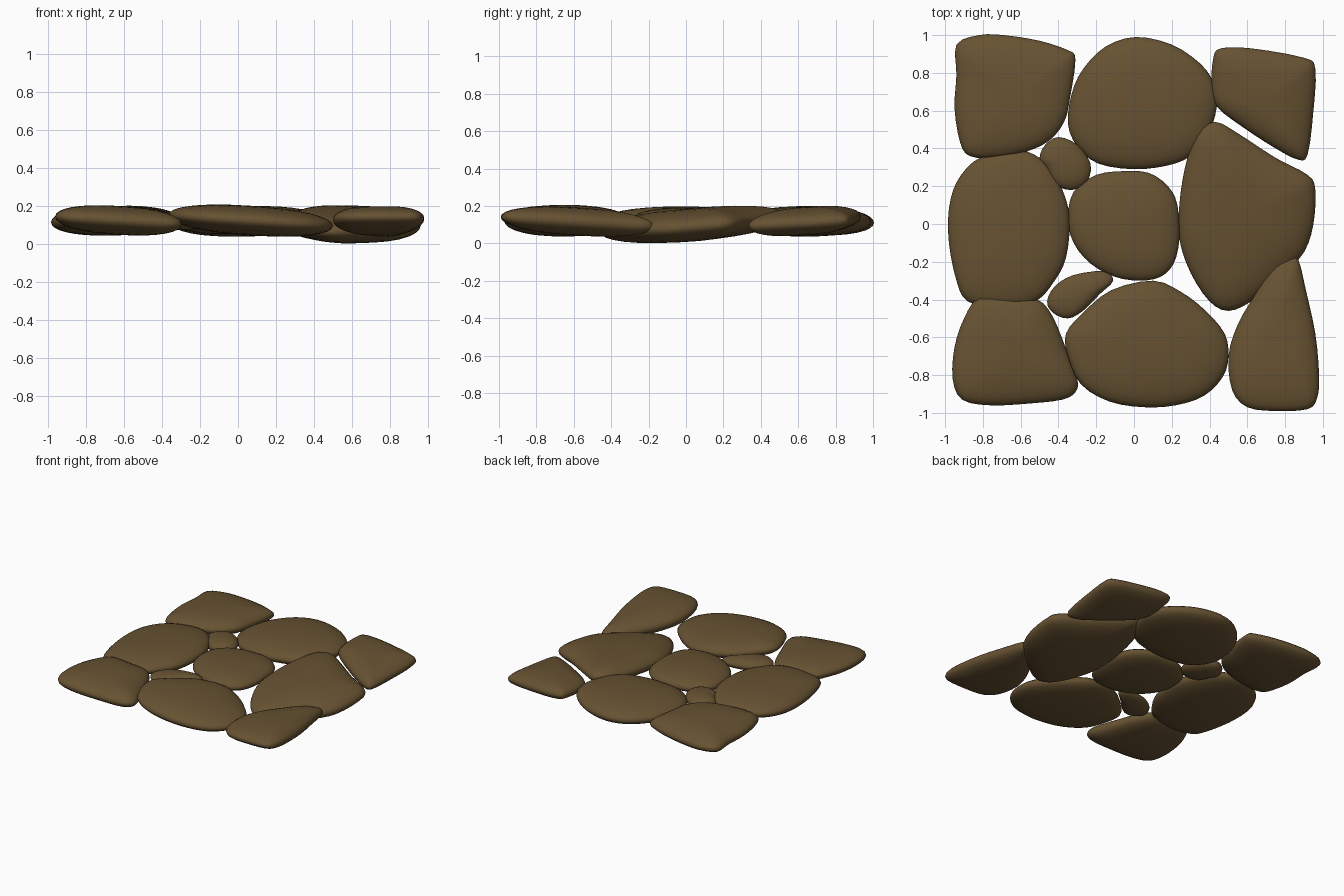
import bpy, bmesh, math
from mathutils import Vector

if "Cube" in bpy.data.objects:
    bpy.data.objects.remove(bpy.data.objects["Cube"])

stone_mat = bpy.data.materials.new("brown_stone")
stone_mat.diffuse_color = (0.135, 0.085, 0.032, 1)
stone_mat.use_nodes = True
stone_mat.node_tree.nodes["Principled BSDF"].inputs["Base Color"].default_value = stone_mat.diffuse_color


def smooth_loop(pts, sub=3):
    """Closed Catmull-Rom curve through the outline points."""
    n, out = len(pts), []
    for i in range(n):
        a, b, c, d = (pts[(i + k) % n] for k in (-1, 0, 1, 2))
        for s in range(sub):
            t = s / sub
            out.append(0.5 * (2 * b + (c - a) * t + (2 * a - 5 * b + 4 * c - d) * t * t
                              + (3 * b - a - 3 * c + d) * t ** 3))
    return out


def stone(name, outline, z, half, tilt):
    """Pebble: outline (hundredths) shrunk in rings over a rounded section, then tilted."""
    loop = smooth_loop([Vector((x / 100, y / 100)) for x, y in outline])
    lo = [min(p[k] for p in loop) for k in (0, 1)]
    hi = [max(p[k] for p in loop) for k in (0, 1)]
    c = Vector(((lo[0] + hi[0]) / 2, (lo[1] + hi[1]) / 2))
    n, steps = len(loop), 16

    def place(p, h):
        d = p - c
        return (p.x, p.y, z + h + tilt[0] * d.x + tilt[1] * d.y)

    bm = bmesh.new()
    rings = []
    for j in range(1, steps):
        a = -math.pi / 2 + math.pi * j / steps
        r = math.cos(a) ** 0.86
        h = half * math.copysign(abs(math.sin(a)) ** 0.95, a)
        rings.append([bm.verts.new(place(c + (p - c) * r, h)) for p in loop])
    for lower, upper in zip(rings, rings[1:]):
        for i in range(n):
            k = (i + 1) % n
            bm.faces.new((lower[i], lower[k], upper[k], upper[i]))
    for ring, h in ((rings[0], -half), (rings[-1], half)):
        pole = bm.verts.new(place(c, h))
        for i in range(n):
            bm.faces.new((ring[i], ring[(i + 1) % n], pole))
    bmesh.ops.recalc_face_normals(bm, faces=bm.faces)
    for f in bm.faces:
        f.smooth = True
    me = bpy.data.meshes.new(name)
    bm.to_mesh(me)
    bm.free()
    me.materials.append(stone_mat)
    bpy.context.collection.objects.link(bpy.data.objects.new(name, me))


# Back row
stone("back_left_stone", [(-94, 95), (-82, 100), (-69, 100), (-50, 97), (-35, 92), (-31, 87),
      (-34, 66), (-37, 54), (-45, 44), (-58, 38), (-74, 35), (-87, 36), (-92, 43), (-95, 61),
      (-94, 79)], 0.122, 0.077, (0.03, -0.02))
stone("back_middle_stone", [(1, 99), (20, 95), (35, 85), (42, 75), (44, 63), (39, 46), (30, 36),
      (18, 31), (0, 29), (-19, 32), (-30, 41), (-35, 53), (-33, 69), (-27, 82), (-15, 94)],
      0.118, 0.08, (0.02, 0.0))
stone("back_right_stone", [(46, 93), (62, 93), (90, 88), (96, 82), (95, 60), (92, 37), (87, 34),
      (75, 40), (58, 51), (44, 62), (41, 73), (42, 88)], 0.12, 0.075, (-0.04, 0.06))

# Middle row
stone("middle_left_stone", [(-60, 39), (-50, 35), (-42, 26), (-36, 13), (-34, 0), (-36, -18),
      (-42, -30), (-52, -41), (-70, -45), (-88, -41), (-94, -30), (-98, -10), (-98, 8),
      (-94, 22), (-85, 33), (-73, 38)], 0.12, 0.077, (0.02, 0.0))
stone("centre_stone", [(-5, 28), (8, 27), (18, 20), (23, 10), (24, -8), (21, -21), (14, -28),
      (3, -30), (-10, -28), (-23, -21), (-32, -10), (-35, 3), (-32, 17), (-20, 26)],
      0.12, 0.07, (0.0, 0.0))
stone("middle_right_stone", [(43, 54), (55, 48), (75, 35), (92, 26), (96, 18), (95, 0), (90, -15),
      (78, -28), (62, -41), (50, -46), (40, -41), (30, -26), (24, -8), (24, 10), (27, 30),
      (33, 48)], 0.1, 0.088, (-0.03, 0.08))

# Front row
stone("front_left_stone", [(-82, -39), (-65, -39), (-51, -40), (-43, -49), (-36, -66), (-30, -82),
      (-31, -89), (-38, -93), (-55, -95), (-76, -96), (-91, -93), (-96, -82), (-95, -65),
      (-90, -50)], 0.123, 0.076, (-0.06, 0.0))
stone("front_middle_stone", [(10, -30), (25, -36), (38, -46), (48, -58), (50, -70), (47, -81),
      (37, -91), (22, -96), (5, -97), (-13, -94), (-28, -85), (-35, -70), (-36, -58),
      (-27, -47), (-12, -35)], 0.122, 0.078, (-0.065, 0.0))
stone("front_right_stone", [(82, -18), (87, -19), (91, -35), (96, -58), (98, -80), (97, -92),
      (92, -98), (75, -99), (60, -97), (52, -88), (50, -70), (55, -53), (65, -36), (75, -21)],
      0.117, 0.075, (0.0, -0.06))

# Small filler stones
stone("upper_pebble", [(-40, 46), (-30, 42), (-23, 32), (-25, 22), (-33, 18), (-42, 21),
      (-47, 30), (-50, 35), (-47, 42)], 0.12, 0.05, (0.0, 0.0))
stone("lower_pebble", [(-16, -25), (-11, -30), (-18, -37), (-27, -46), (-35, -50), (-43, -47),
      (-46, -41), (-42, -33), (-32, -27)], 0.12, 0.045, (0.0, 0.0))
